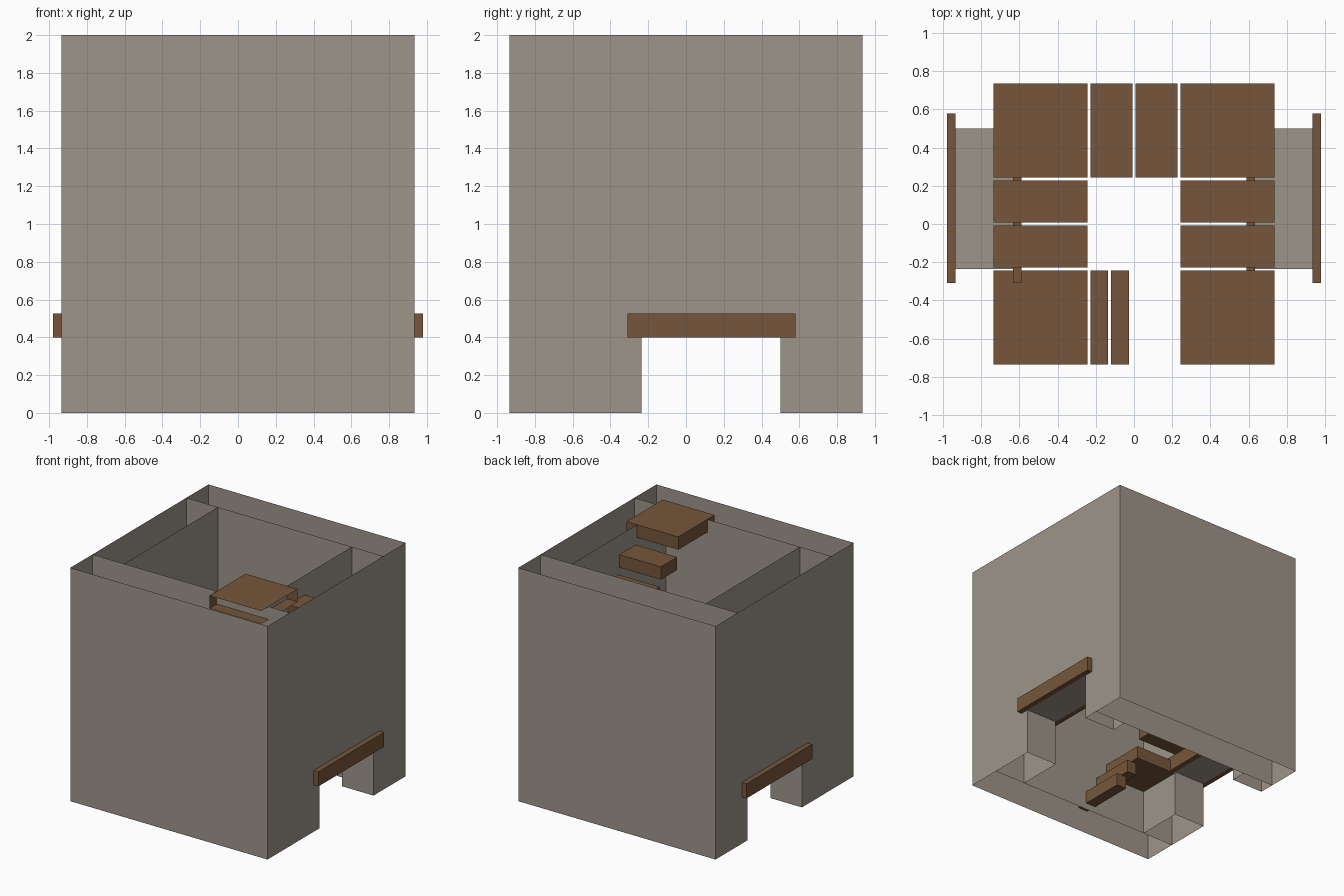
import bpy, bmesh

if "Cube" in bpy.data.objects:
    bpy.data.objects.remove(bpy.data.objects["Cube"])


def material(name, rgb):
    m = bpy.data.materials.new(name)
    m.diffuse_color = (*rgb, 1)
    m.use_nodes = True
    m.node_tree.nodes["Principled BSDF"].inputs["Base Color"].default_value = m.diffuse_color
    return m


STONE = material("stone grey", (0.34, 0.30, 0.255))
WOOD = material("brown wood", (0.182, 0.094, 0.043))


def make(name, polys, mat):
    """Object from a list of polygons, each a list of corner points."""
    bm = bmesh.new()
    for p in polys:
        bm.faces.new([bm.verts.new(c) for c in p])
    bmesh.ops.remove_doubles(bm, verts=bm.verts, dist=1e-4)
    me = bpy.data.meshes.new(name)
    bm.to_mesh(me)
    bm.free()
    me.materials.append(mat)
    ob = bpy.data.objects.new(name, me)
    bpy.context.collection.objects.link(ob)


def box(name, x0, x1, y0, y1, z0, z1, mat, open_sides=()):
    """Box that can leave out the sides buried in the walls."""
    b = [(x0, y0), (x1, y0), (x1, y1), (x0, y1)]
    polys = [[(x, y, z1) for x, y in b], [(x, y, z0) for x, y in reversed(b)]]
    for i, side in enumerate(("front", "right", "back", "left")):
        if side not in open_sides:
            p, q = b[i], b[(i + 1) % 4]
            polys.append([(*p, z0), (*q, z0), (*q, z1), (*p, z1)])
    make(name, polys, mat)


OUT, INN, H = 0.935, 0.635, 2.0      # outer wall, inner wall, height
D0, D1, DH = -0.235, 0.50, 0.40      # doorway span and height

# Front and back walls: thin sheets, inner ones run the full width
for side, s in (("front", -1), ("back", 1)):
    for kind, y in (("outer", OUT), ("inner", INN)):
        q = [(-OUT, s * y, 0), (OUT, s * y, 0), (OUT, s * y, H), (-OUT, s * y, H)]
        make(f"{side}_{kind}_wall", [q if s < 0 else q[::-1]], STONE)

for side, s in (("left", -1), ("right", 1)):
    # Side walls with a doorway notch
    for kind, w in (("outer", OUT), ("inner", INN)):
        outline = [(-w, 0), (D0, 0), (D0, DH), (D1, DH), (D1, 0),
                   (w, 0), (w, H), (-w, H)]
        poly = [(s * w, y, z) for y, z in outline]
        make(f"{side}_{kind}_wall", [poly if s > 0 else poly[::-1]], STONE)
    # Passage through the wall: two sides and a ceiling
    path = [(D0, 0), (D0, DH), (D1, DH), (D1, 0)]
    make(f"{side}_passage",
         [[(s * INN, *p), (s * OUT, *p), (s * OUT, *q), (s * INN, *q)]
          for p, q in zip(path, path[1:])], STONE)
    # Door lintels outside and inside
    for kind, a, b in (("outer", OUT, 0.98), ("inner", 0.59, INN)):
        x0, x1 = sorted((s * a, s * b))
        box(f"{side}_{kind}_lintel", x0, x1, -0.31, 0.58, DH, 0.525, WOOD)

# Spiral stair: twelve treads clockwise from the front, bottom to top
LO, HI = (-0.735, -0.243), (0.243, 0.735)
NEG, POS = (-0.227, -0.007), (0.007, 0.227)
treads = [
    ((-0.12, -0.025), LO, ["front"]), ((-0.227, -0.135), LO, ["front"]),
    (LO, LO, ["front", "left"]),
    (LO, NEG, ["left"]), (LO, POS, ["left"]),
    (LO, HI, ["left", "back"]),
    (NEG, HI, ["back"]), (POS, HI, ["back"]),
    (HI, HI, ["back", "right"]),
    (HI, POS, ["right"]), (HI, NEG, ["right"]),
    (HI, LO, ["right", "front"]),
]
for i, (xs, ys, hidden) in enumerate(treads):
    top = (i + 1) * H / len(treads)
    box(f"stair_tread_{i + 1}", *xs, *ys, top - 0.11, top, WOOD, hidden)
